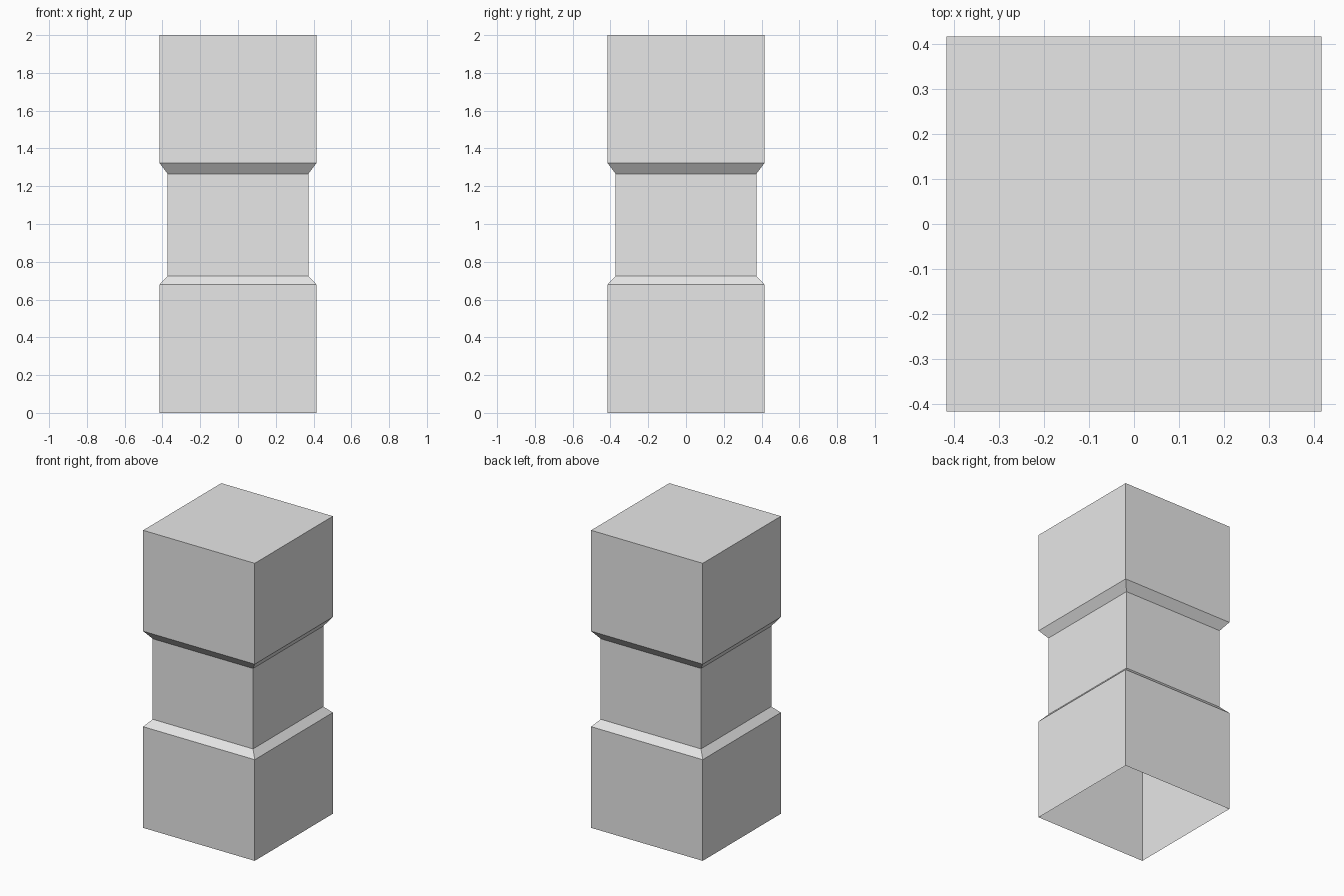
import bpy
import bmesh

# Remove the default cube
cube = bpy.data.objects.get("Cube")
if cube:
    bpy.data.objects.remove(cube, do_unlink=True)

# Single flat grey
grey = bpy.data.materials.new("plain_grey")
grey.use_nodes = True
colour = (0.8, 0.8, 0.8, 1.0)
grey.diffuse_color = colour
grey.node_tree.nodes["Principled BSDF"].inputs["Base Color"].default_value = colour

# Half width and height of each square section, bottom to top
OUTER, WAIST = 0.415, 0.373
sections = [(OUTER, 0), (OUTER, 0.68), (WAIST, 0.725),
            (WAIST, 1.266), (OUTER, 1.322), (OUTER, 2)]

# Square pillar shell with a pinched waist, closed on top and open underneath
bm = bmesh.new()
rings = [[bm.verts.new((sx * h, sy * h, z))
          for sx, sy in ((-1, -1), (1, -1), (1, 1), (-1, 1))]
         for h, z in sections]
for low, high in zip(rings, rings[1:]):
    for i in range(4):
        j = (i + 1) % 4
        bm.faces.new((low[i], low[j], high[j], high[i]))
bm.faces.new(rings[-1])

mesh = bpy.data.meshes.new("waisted_pillar")
bm.to_mesh(mesh)
bm.free()
mesh.materials.append(grey)
pillar = bpy.data.objects.new("waisted_pillar", mesh)
bpy.context.collection.objects.link(pillar)
